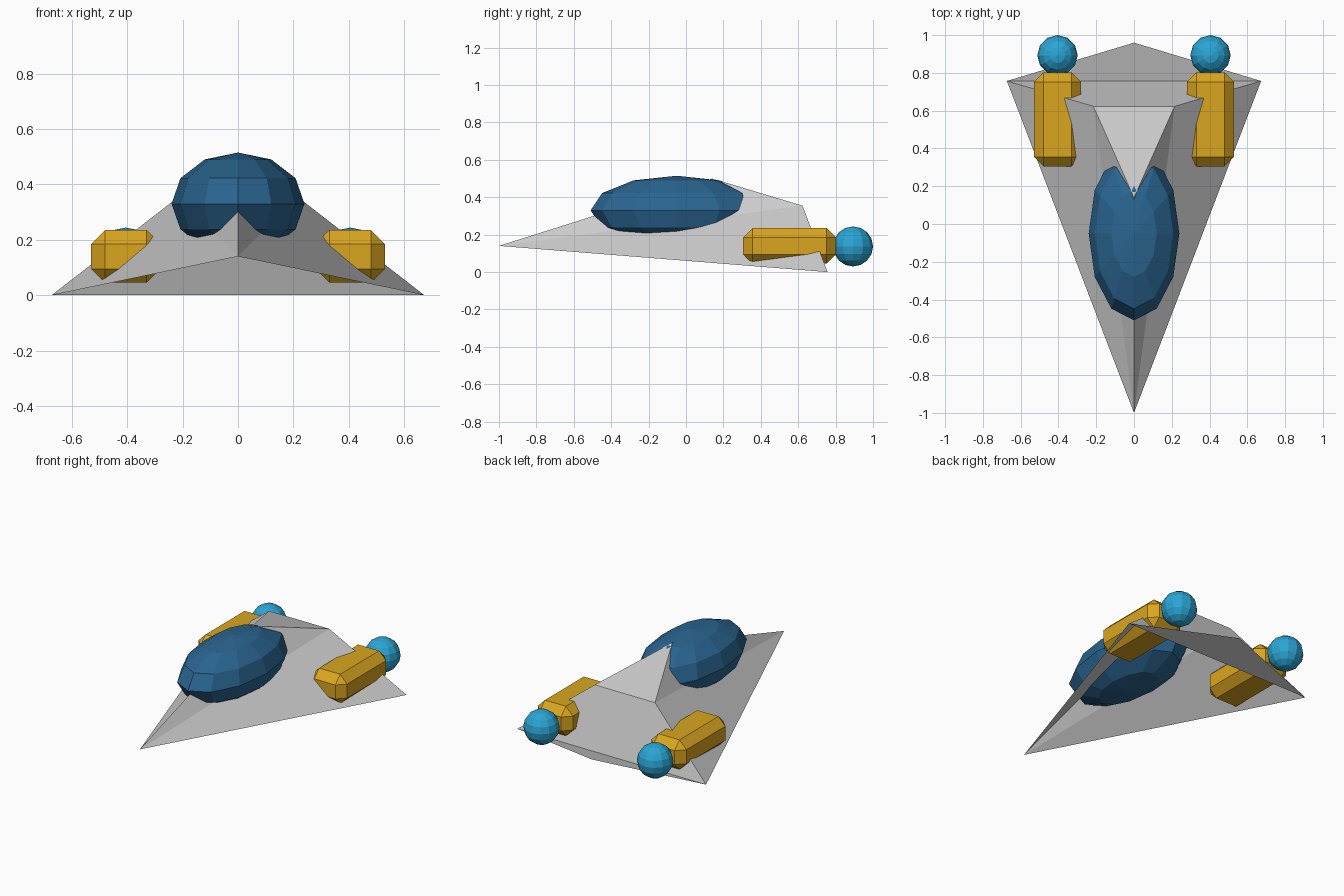
import bpy, bmesh

if "Cube" in bpy.data.objects:
    bpy.data.objects.remove(bpy.data.objects["Cube"])


def material(name, rgb):
    m = bpy.data.materials.new(name)
    m.diffuse_color = (*rgb, 1)
    m.use_nodes = True
    m.node_tree.nodes["Principled BSDF"].inputs["Base Color"].default_value = m.diffuse_color
    return m


GOLD = material("gold", (0.70, 0.38, 0.014))
GLASS = material("dark_blue", (0.023, 0.13, 0.28))
GLOW = material("bright_blue", (0.023, 0.376, 0.665))


def add_object(name, bm, mat=None):
    mesh = bpy.data.meshes.new(name)
    bm.to_mesh(mesh)
    bm.free()
    ob = bpy.data.objects.new(name, mesh)
    bpy.context.collection.objects.link(ob)
    if mat:
        mesh.materials.append(mat)
    return ob


def ball(name, centre, scale, segments, rings, mat):
    bm = bmesh.new()
    bmesh.ops.create_uvsphere(bm, u_segments=segments, v_segments=rings, radius=1)
    bmesh.ops.scale(bm, vec=scale, verts=bm.verts)
    ob = add_object(name, bm, mat)
    ob.location = centre
    return ob


# Hull: faceted wedge shell, open underneath, with a flat tail flap
bm = bmesh.new()
nose, peak, tail = (bm.verts.new(p) for p in
                    ((0, -1, 0.14), (0, 0.14, 0.5), (0, 0.96, 0.06)))
shoulder_l, shoulder_r = (bm.verts.new((s * 0.215, 0.623, 0.355)) for s in (-1, 1))
tip_l, tip_r = (bm.verts.new((s * 0.673, 0.757, 0)) for s in (-1, 1))
for face in ((nose, shoulder_l, peak), (nose, tip_l, shoulder_l),
             (nose, peak, shoulder_r), (nose, shoulder_r, tip_r),
             (peak, shoulder_l, shoulder_r),
             (shoulder_r, shoulder_l, tip_l, tip_r),
             (tip_r, tip_l, tail)):
    bm.faces.new(face)
add_object("hull", bm)

# Canopy: stretched low-poly dome sunk into the hull
ball("canopy", (0, -0.05, 0.33), (0.24, 0.46, 0.185), 12, 6, GLASS)

# Engines and exhaust balls on both sides
for side, s in (("left", -1), ("right", 1)):
    bm = bmesh.new()
    bmesh.ops.create_cube(bm, size=1)
    bmesh.ops.scale(bm, vec=(0.25, 0.497, 0.19), verts=bm.verts)
    engine = add_object(side + "_engine", bm, GOLD)
    engine.location = (s * 0.405, 0.554, 0.14)
    bevel = engine.modifiers.new("chamfer", 'BEVEL')
    bevel.width = 0.05
    bevel.segments = 1
    ball(side + "_exhaust", (s * 0.405, 0.893, 0.137), (0.107,) * 3, 12, 8, GLOW)
